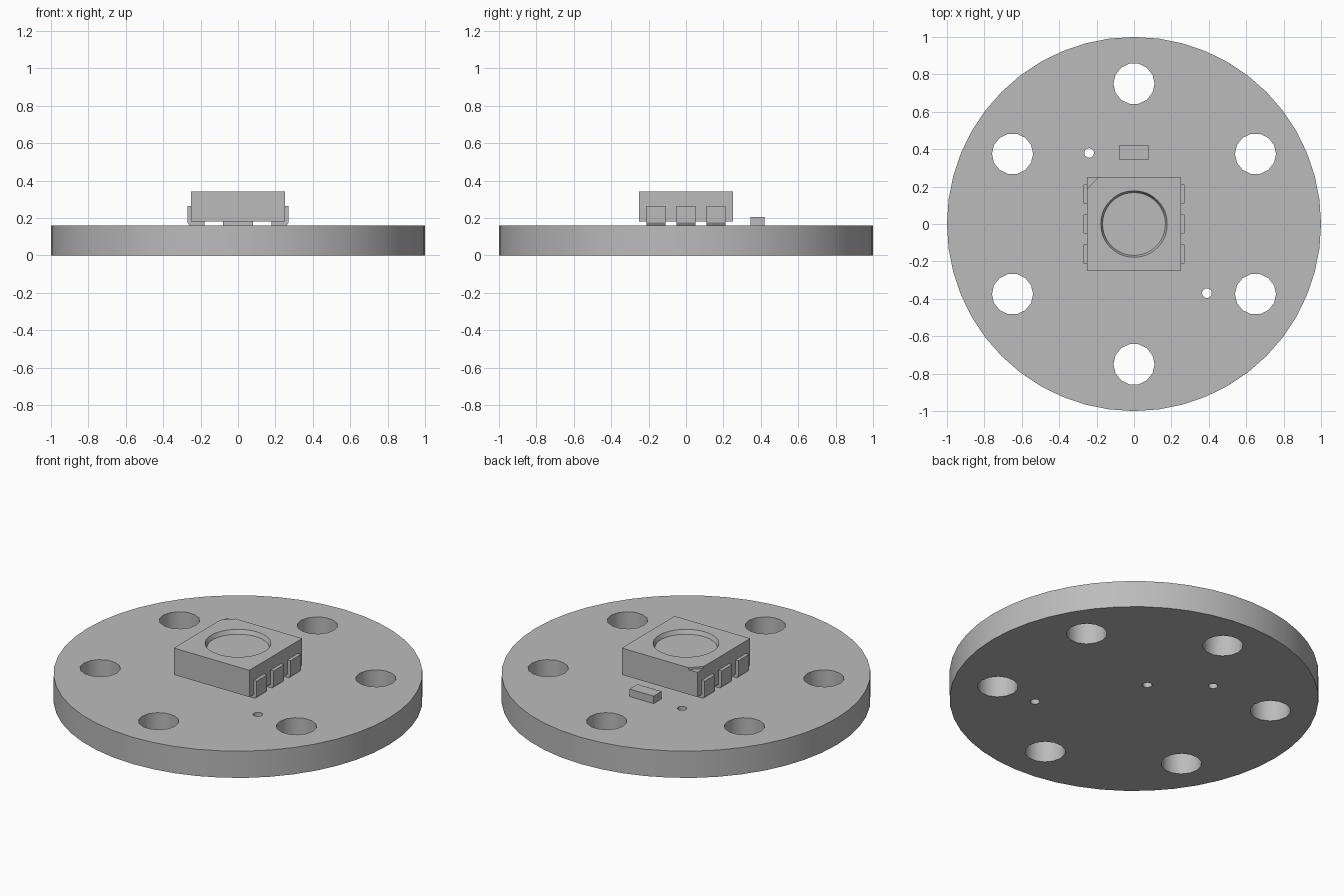
import bpy, bmesh, math
from mathutils import Matrix, Vector

if "Cube" in bpy.data.objects:
    bpy.data.objects.remove(bpy.data.objects["Cube"], do_unlink=True)

GREY = (0.5, 0.5, 0.5, 1)
grey = bpy.data.materials.new("plain grey")
grey.use_nodes = True
grey.diffuse_color = GREY
grey.node_tree.nodes["Principled BSDF"].inputs["Base Color"].default_value = GREY


def finish(name, bm):
    mesh = bpy.data.meshes.new(name)
    bmesh.ops.recalc_face_normals(bm, faces=bm.faces)
    bm.to_mesh(mesh)
    bm.free()
    mesh.materials.append(grey)
    obj = bpy.data.objects.new(name, mesh)
    bpy.context.collection.objects.link(obj)
    return obj


def add_cone(bm, x, y, z0, z1, r0, r1, sides, turn=0.0):
    place = Matrix.Translation((x, y, (z0 + z1) / 2)) @ Matrix.Rotation(turn, 4, "Z")
    bmesh.ops.create_cone(bm, cap_ends=True, segments=sides, radius1=r0,
                          radius2=r1, depth=z1 - z0, matrix=place)


def add_box(bm, low, high):
    low, high = Vector(low), Vector(high)
    place = Matrix.Translation((low + high) / 2) @ Matrix.Diagonal((*(high - low), 1))
    bmesh.ops.create_cube(bm, size=1, matrix=place)


def add_prism(bm, points, offset):
    face = bm.faces.new([bm.verts.new(p) for p in points])
    out = bmesh.ops.extrude_face_region(bm, geom=[face])
    moved = [v for v in out["geom"] if isinstance(v, bmesh.types.BMVert)]
    bmesh.ops.translate(bm, verts=moved, vec=offset)


def activate(obj):
    bpy.ops.object.select_all(action="DESELECT")
    obj.select_set(True)
    bpy.context.view_layer.objects.active = obj


def cut(obj, cutter):
    mod = obj.modifiers.new("cut", "BOOLEAN")
    mod.operation = "DIFFERENCE"
    mod.solver = "EXACT"
    mod.object = cutter
    activate(obj)
    bpy.ops.object.modifier_apply(modifier=mod.name)
    bpy.data.objects.remove(cutter, do_unlink=True)
    bpy.ops.object.shade_smooth_by_angle(angle=math.radians(30))


BOARD_TOP, CHIP_BASE, CHIP_TOP, HALF = 0.16, 0.18, 0.34, 0.25

# Round board with six mounting holes and three small pin holes
bm = bmesh.new()
add_cone(bm, 0, 0, 0, BOARD_TOP, 1, 1, 48)
board = finish("round_board", bm)
bm = bmesh.new()
for i in range(6):
    a = math.radians(30 + 60 * i)
    add_cone(bm, 0.75 * math.cos(a), 0.75 * math.sin(a), -0.1, 0.3,
             0.11, 0.11, 14, math.pi / 14)
for x, y in ((-0.24, 0.38), (0.39, -0.37), (0.04, 0.16)):
    add_cone(bm, x, y, -0.1, 0.3, 0.026, 0.026, 14)
cut(board, finish("board_hole_cutter", bm))

# Square chip body with a tapered round recess and a corner mark
bm = bmesh.new()
add_box(bm, (-HALF, -HALF, CHIP_BASE), (HALF, HALF, CHIP_TOP))
chip = finish("chip_body", bm)
bm = bmesh.new()
add_cone(bm, 0, 0, CHIP_TOP - 0.025, CHIP_TOP + 0.025, 0.168, 0.188, 48)
z = CHIP_TOP - 0.012
add_prism(bm, [(-0.31, 0.13, z), (-0.13, 0.31, z), (-0.31, 0.31, z)], (0, 0, 0.1))
cut(chip, finish("chip_recess_cutter", bm))

# Bent leads, three down each side of the chip
profile = [(0.18, 0.16), (0.26, 0.16), (0.27, 0.175), (0.27, 0.265),
           (0.249, 0.265), (0.249, 0.181), (0.18, 0.181)]
for side, sign in (("left", 1), ("right", -1)):
    for i, label in enumerate(("front", "middle", "back")):
        bm = bmesh.new()
        y = 0.16 * (i - 1) - 0.05
        add_prism(bm, [(sign * px, y, pz) for px, pz in profile], (0, 0.1, 0))
        finish(f"{side}_{label}_lead", bm)

# Small block component behind the chip
bm = bmesh.new()
add_box(bm, (-0.08, 0.345, BOARD_TOP), (0.08, 0.42, 0.205))
finish("small_component", bm)
